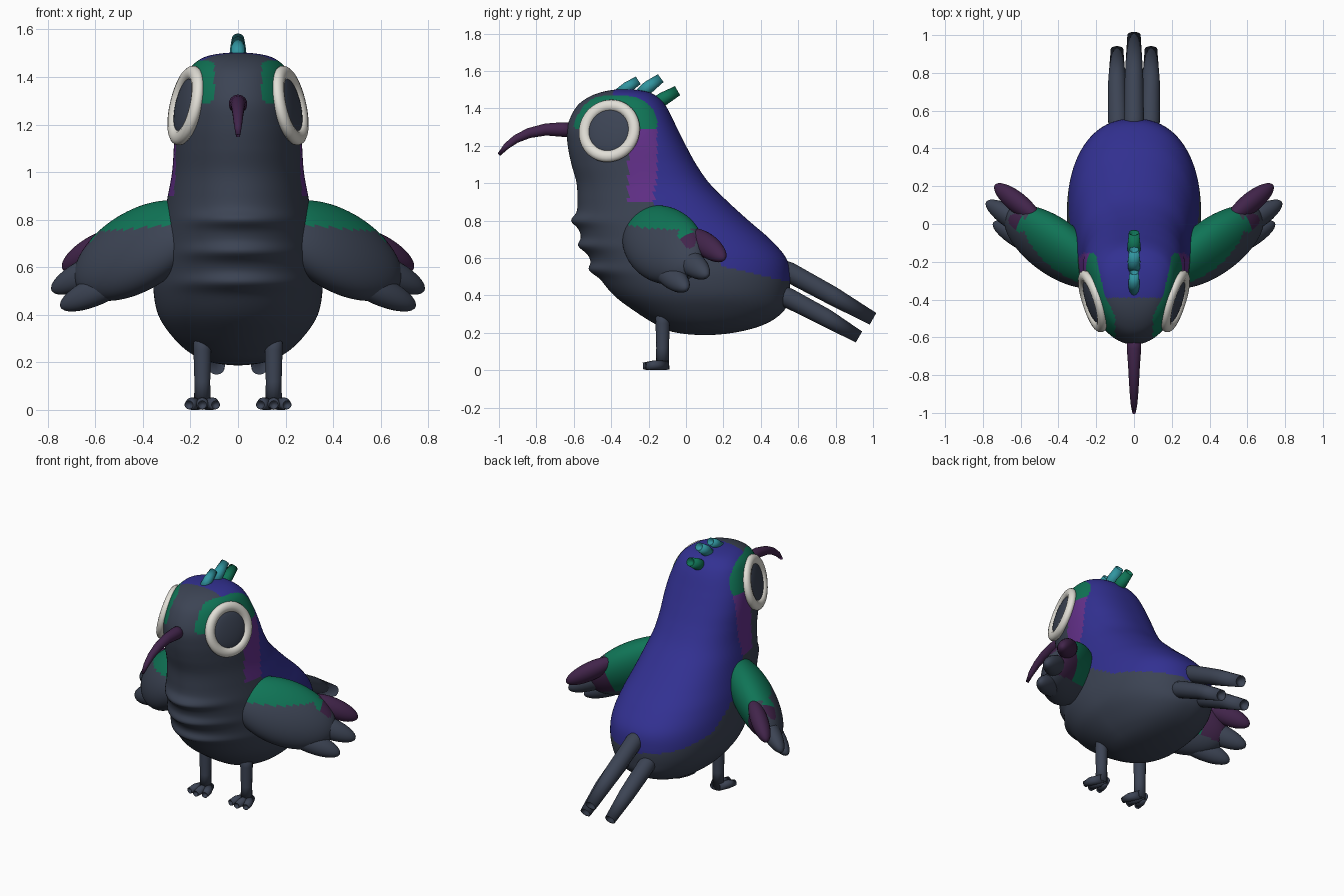
import bpy, bmesh, math
from mathutils import Vector, Matrix

if "Cube" in bpy.data.objects:
    bpy.data.objects.remove(bpy.data.objects["Cube"])


def material(name, rgb):
    m = bpy.data.materials.new(name)
    m.diffuse_color = (*rgb, 1)
    m.use_nodes = True
    m.node_tree.nodes["Principled BSDF"].inputs["Base Color"].default_value = m.diffuse_color
    return m


SLATE = material("slate_grey", (.045, .057, .088))
BLUE = material("deep_blue", (.032, .030, .285))
GREEN = material("emerald", (.005, .175, .093))
VIOLET = material("violet", (.125, .030, .255))
PLUM = material("dark_plum", (.054, .018, .070))
TEAL = material("teal", (.030, .300, .350))
WHITE = material("off_white", (.75, .73, .67))


def finish(name, bm, mats, rule=None):
    """Turn a bmesh into a smooth object; rule(centre) picks the material slot."""
    bmesh.ops.recalc_face_normals(bm, faces=bm.faces)
    for f in bm.faces:
        f.smooth = True
        if rule:
            f.material_index = rule(f.calc_center_median())
    me = bpy.data.meshes.new(name)
    bm.to_mesh(me)
    bm.free()
    for m in mats:
        me.materials.append(m)
    ob = bpy.data.objects.new(name, me)
    bpy.context.collection.objects.link(ob)
    return ob


def skin(bm, rings):
    """Bridge closed rings of points and close both ends."""
    vs = [[bm.verts.new(p) for p in r] for r in rings]
    n = len(vs[0])
    for a, b in zip(vs, vs[1:]):
        for i in range(n):
            bm.faces.new((a[i], a[(i + 1) % n], b[(i + 1) % n], b[i]))
    bm.faces.new(vs[0])
    bm.faces.new(vs[-1])


def catmull(p0, p1, p2, p3, t):
    return [.5 * (2 * b + (c - a) * t + (2 * a - 5 * b + 4 * c - d) * t * t
                  + (3 * b - a - 3 * c + d) * t ** 3) for a, b, c, d in zip(p0, p1, p2, p3)]


def tube(name, pts, radii, mat, sides=14):
    """Round tube through points with a radius at each, domed at both ends."""
    pts = [Vector(p) for p in pts]
    d0, d1 = (pts[1] - pts[0]).normalized(), (pts[-1] - pts[-2]).normalized()
    path = []
    for k in range(4):
        a = math.pi / 2 * (k + .3) / 4
        path.append((pts[0] + d0 * radii[0] * (1 - math.sin(a)), radii[0] * math.sin(a), d0))
    for i in range(1, len(pts) - 1):
        path.append((pts[i], radii[i], (pts[i + 1] - pts[i - 1]).normalized()))
    for k in range(4):
        a = math.pi / 2 * (k + .3) / 4
        path.append((pts[-1] - d1 * radii[-1] * (1 - math.cos(a)), radii[-1] * math.cos(a), d1))
    rings = []
    for c, r, d in path:
        ref = Vector((1, 0, 0)) if abs(d.x) < .8 else Vector((0, 0, 1))
        u = d.cross(ref).normalized()
        v = d.cross(u)
        rings.append([c + (u * math.cos(2 * math.pi * i / sides) + v * math.sin(2 * math.pi * i / sides)) * r
                      for i in range(sides)])
    bm = bmesh.new()
    skin(bm, rings)
    return finish(name, bm, [mat])


# ---- body: egg-shaped rings; columns are z, front y, widest y, back y, half width
ROWS = [(.188, .10, .10, .10, 0), (.205, -.07, .10, .28, .13), (.25, -.17, .09, .43, .215),
        (.32, -.28, .07, .525, .285), (.40, -.385, .06, .55, .335), (.50, -.465, .04, .557, .355),
        (.60, -.515, .02, .535, .35), (.70, -.555, -.02, .45, .335), (.80, -.58, -.08, .335, .315),
        (.90, -.58, -.13, .225, .295), (1.0, -.585, -.18, .125, .277), (1.1, -.612, -.21, .055, .27),
        (1.2, -.632, -.23, 0, .266), (1.3, -.635, -.25, -.05, .252), (1.4, -.592, -.27, -.10, .22),
        (1.455, -.53, -.29, -.145, .185), (1.49, -.44, -.31, -.21, .12), (1.503, -.33, -.33, -.33, 0)]


def mirrored(pole, row):
    return (row[0], 2 * pole[1] - row[1], 2 * pole[2] - row[2], 2 * pole[3] - row[3], -row[4])


def body_ring(row, n=120):
    z, front, mid, back, w = row
    fold = sum(.034 * math.exp(-((z - c) / .032) ** 2) for c in (.80, .665, .535))
    ring = []
    for i in range(n):
        a = 2 * math.pi * i / n
        s, c = math.sin(a), math.cos(a)
        if c > 0:   # fuller back half
            y = mid + (back - mid) * c ** .88
            x = w * math.copysign(abs(s) ** .88, s)
        else:       # front half with chest folds
            y = mid + (mid - front) * c - fold * (-c) ** 4
            x = w * s
        ring.append((x, y, z))
    return ring


def body_colour(p):
    x, y, z = p
    if z >= 1.29:
        arch = (abs(y + .375) / .222) ** 2.6 + ((z - 1.28) / .19) ** 2.6
        if arch < 1 and abs(x) > .1:
            return 2
        return 1 if y > -.39 and (z > 1.42 or y > -.3) else 0
    if z > .9:
        edge = -.155 - .02 * max(0, (1.05 - z) / .15)
        return 1 if y > edge else 3 if y > -.31 else 0
    line = [(-.175, .90), (0, .68), (.2, .555), (.6, .46)]
    for (y0, z0), (y1, z1) in zip(line, line[1:]):
        if y0 <= y <= y1:
            return int(z > z0 + (z1 - z0) * (y - y0) / (y1 - y0))
    return 0


ext = [mirrored(ROWS[0], ROWS[1])] + ROWS + [mirrored(ROWS[-1], ROWS[-2])]
rings = []
for i in range(1, len(ext) - 2):
    for k in range(9):
        if i > 1 or k:
            rings.append(body_ring(catmull(*ext[i - 1:i + 3], k / 9)))
bm = bmesh.new()
skin(bm, rings)
finish("body", bm, [SLATE, BLUE, GREEN, VIOLET], body_colour)

# ---- beak, crest
tube("beak", [(0, -.58, 1.283), (0, -.66, 1.287), (0, -.75, 1.287), (0, -.84, 1.268),
              (0, -.91, 1.236), (0, -.96, 1.198), (0, -1.0, 1.153)],
     [.04, .039, .032, .027, .022, .017, .009], PLUM)
tube("crest_front", [(0, -.37, 1.47), (0, -.31, 1.515), (0, -.255, 1.55)], [.03, .03, .024], TEAL)
tube("crest_middle", [(0, -.26, 1.46), (0, -.20, 1.515), (0, -.135, 1.562)], [.034, .034, .026], TEAL)
tube("crest_back", [(0, -.2, 1.40), (0, -.12, 1.452), (0, -.045, 1.495)], [.036, .036, .028], GREEN)

# ---- tail feathers
tube("tail_middle", [(0, .42, .575), (0, .55, .525), (0, .78, .40), (0, 1.0, .275)],
     [.05, .054, .05, .036], SLATE)
for s in (-1, 1):
    tube("tail_side", [(.08 * s, .38, .46), (.085 * s, .55, .385), (.09 * s, .75, .28), (.09 * s, .925, .178)],
         [.05, .053, .048, .034], SLATE)


def ellipsoid(bm, centre, axes, radii, u=40, v=32):
    """Ellipsoid with its poles along the first axis."""
    a, b, c = [Vector(x).normalized() * r for x, r in zip(axes, radii)]
    m = Matrix((b, c, a)).transposed().to_4x4()
    m.translation = centre
    bmesh.ops.create_uvsphere(bm, u_segments=u, v_segments=v, radius=1, matrix=m)


for s in (-1, 1):
    side = "right" if s > 0 else "left"
    mirror = Matrix.Scale(s, 4, (1, 0, 0))

    # ---- wing: broad palm with three feather tips
    A = Vector((.775, .505, -.378)).normalized()
    W = Vector((0, .6, .8))
    N = A.cross(W)
    palm = Vector((.42, -.12, .67))

    def wing_colour(p):
        q = Vector((p.x * s, p.y, p.z)) - palm
        u, v, n = q.dot(A), q.dot(W), q.dot(N)
        if n > 0:
            painted = p.z > .775 - .08 * max(0, abs(p.x) - .3) - max(0, abs(p.x) - .58) * 1.1
        else:
            painted = v > -.03
        return 0 if not painted else 2 if u > .19 else 1

    bm = bmesh.new()
    ellipsoid(bm, palm, (A, W, N), (.33, .20, .125), 64, 56)
    bm.transform(mirror)
    finish(side + "_wing", bm, [SLATE, GREEN, PLUM], wing_colour)
    for name, root, tip, r, mat in (("upper", (.50, .02, .74), (.735, .205, .595), .062, PLUM),
                                    ("middle", (.46, -.08, .66), (.782, .115, .505), .068, SLATE),
                                    ("lower", (.42, -.17, .58), (.745, .005, .435), .066, SLATE)):
        root, tip = Vector(root), Vector(tip)
        d = tip - root
        w = (W - d * W.dot(d) / d.dot(d)).normalized()
        bm = bmesh.new()
        ellipsoid(bm, (root + tip) / 2, (d, w, d.cross(w)), (d.length / 2, r, r * .85), 20, 16)
        bm.transform(mirror)
        finish(f"{side}_wing_{name}_feather", bm, [mat])

    # ---- eye: flattened white ring around a dark lens
    look = Vector((s, -.32 , .23)).normalized()
    seat = Matrix.Translation((.219 * s, -.41, 1.28)) @ look.to_track_quat('Z', 'Y').to_matrix().to_4x4()
    bm = bmesh.new()
    ring = []
    for i in range(49):
        a = 2 * math.pi * (i % 48) / 48
        ring.append([bm.verts.new(((.139 + .032 * math.cos(b)) * math.cos(a),
                                   (.139 + .032 * math.cos(b)) * math.sin(a), .026 * math.sin(b)))
                     for b in (2 * math.pi * k / 12 for k in range(12))] if i < 48 else ring[0])
    for a, b in zip(ring, ring[1:]):
        for k in range(12):
            bm.faces.new((a[k], a[(k + 1) % 12], b[(k + 1) % 12], b[k]))
    bm.transform(seat)
    finish(side + "_eye_ring", bm, [WHITE])
    bm = bmesh.new()
    ellipsoid(bm, (0, 0, 0), ((0, 0, 1), (1, 0, 0), (0, 1, 0)), (.026, .125, .125), 40, 16)
    bm.transform(seat)
    finish(side + "_eye_lens", bm, [SLATE])

    # ---- leg and toes
    x = .15 * s
    tube(side + "_leg", [(x, -.125, .36), (x, -.125, .25), (x, -.125, .12), (x, -.125, .005)],
         [.038, .038, .034, .036], SLATE)
    for dx, ty in ((-.045, -.215), (0, -.23), (.045, -.215)):
        tube(side + "_toe", [(x + dx * .3, -.10, .027), (x + dx, -.17, .027), (x + dx * 1.25, ty, .022)],
             [.027, .026, .019], SLATE)
